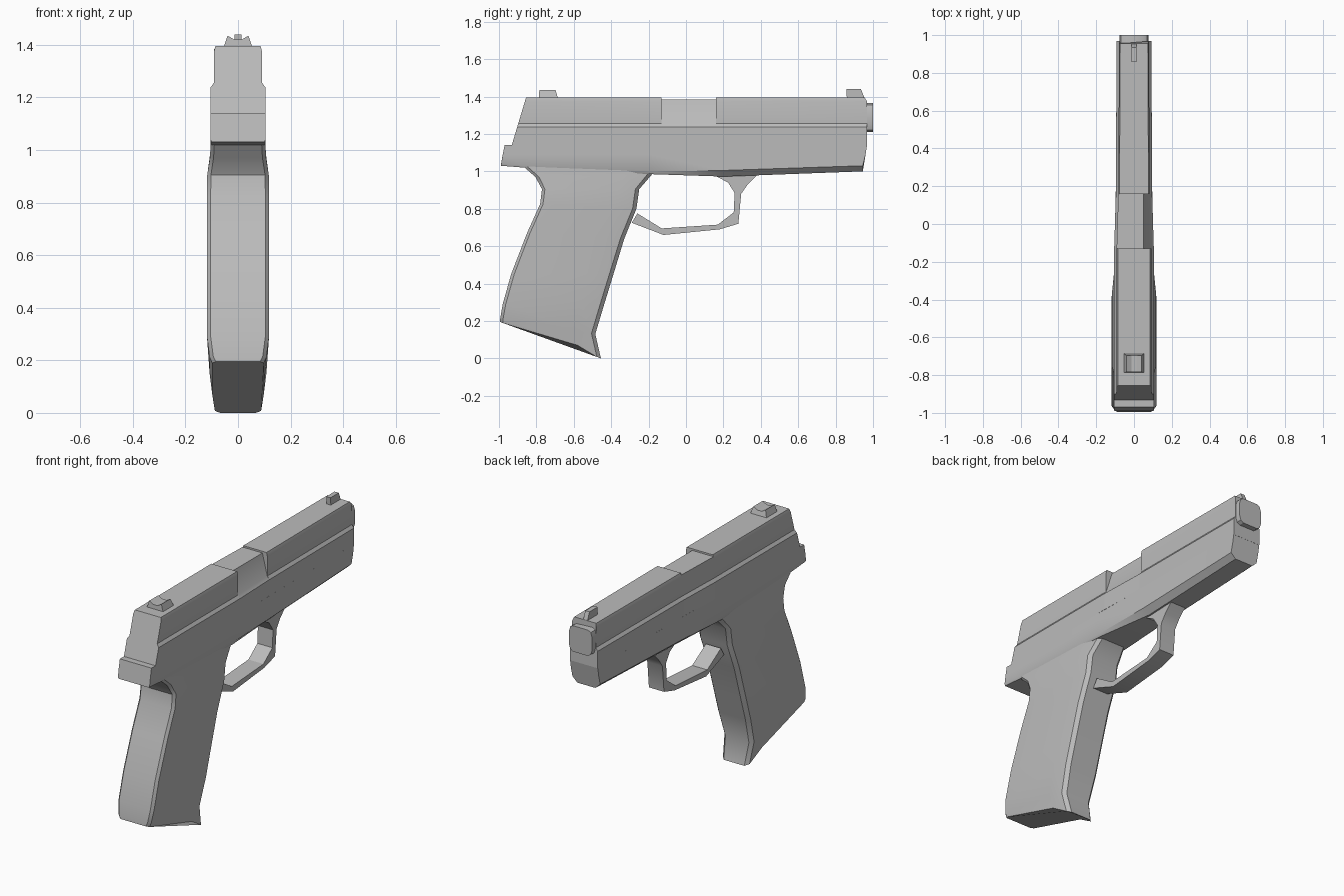
import bpy, bmesh, math

cube = bpy.data.objects.get("Cube")
if cube:
    bpy.data.objects.remove(cube, do_unlink=True)

GREY = (0.5, 0.5, 0.5, 1)
mat = bpy.data.materials.new("plain grey")
mat.use_nodes = True
mat.diffuse_color = GREY
mat.node_tree.nodes["Principled BSDF"].inputs["Base Color"].default_value = GREY


def loft(name, rings, smooth=30):
    """Skin a row of equal closed rings and cap both ends."""
    bm = bmesh.new()
    rows = [[bm.verts.new(p) for p in ring] for ring in rings]
    for a, b in zip(rows, rows[1:]):
        for i in range(len(a)):
            j = (i + 1) % len(a)
            bm.faces.new((a[i], a[j], b[j], b[i]))
    bm.faces.new(rows[0])
    bm.faces.new(rows[-1])
    bmesh.ops.recalc_face_normals(bm, faces=bm.faces)
    mesh = bpy.data.meshes.new(name)
    bm.to_mesh(mesh)
    bm.free()
    mesh.materials.append(mat)
    ob = bpy.data.objects.new(name, mesh)
    bpy.context.collection.objects.link(ob)
    bpy.ops.object.select_all(action='DESELECT')
    ob.select_set(True)
    bpy.context.view_layer.objects.active = ob
    bpy.ops.object.shade_smooth_by_angle(angle=math.radians(smooth))
    return ob


def sym(half):
    """Close a right half section with its mirror image."""
    return half + [(-x, y, z) for x, y, z in reversed(half)]


# Slide: narrow upper block over a wider lower rail
def slide_ring(wide, y_of, lid=1.395):
    upper = wide - 0.013
    section = [(upper - 0.006, lid), (upper, lid - 0.022), (upper, 1.255),
               (wide, 1.237), (wide, 1.135)]
    return sym([(x, y_of(z), z) for x, z in section])


REAR, PORT_REAR, PORT_FRONT = 0.105, -0.13, 0.16
MUZZLE_W = 0.092
loft("slide_rear", [
    slide_ring(REAR, lambda z: -0.855 - (1.395 - z) * 0.3),
    slide_ring(REAR, lambda z: PORT_REAR)])
loft("slide_front", [
    slide_ring(MUZZLE_W + 0.004, lambda z: PORT_FRONT),
    slide_ring(MUZZLE_W, lambda z: 0.955 if z > 1.39 else 0.968)])

# Chamber block, cut away towards +x
loft("chamber_block", [
    [(0.05, y, 1.385), (w - 0.014, y, 1.255), (w, y, 1.237), (w, y, 1.135),
     (-w, y, 1.135), (-w, y, 1.237), (0.013 - w, y, 1.255), (0.013 - w, y, 1.385)]
    for y, w in ((PORT_REAR, REAR), (PORT_FRONT, MUZZLE_W + 0.004))])


# Frame: chamfered underside, slanted heel, rounded nose
def frame_ring(w, low_w, ys, zs):
    return sym([(x, y, z) for x, y, z in zip((w, w, w, low_w), ys, zs)])


loft("frame", [
    frame_ring(REAR, 0.1, (-0.97, -0.98, -0.988, -0.99), (1.14, 1.09, 1.04, 1.03)),
    frame_ring(REAR, 0.1, [-0.865] * 4, (1.14, 1.09, 1.03, 1.02)),
    frame_ring(REAR, 0.1, [-0.19] * 4, (1.14, 1.09, 1.0, 0.985)),
    frame_ring(MUZZLE_W + 0.004, 0.06, [0.2] * 4, (1.14, 1.09, 1.005, 0.972)),
    frame_ring(MUZZLE_W, 0.06, (0.968, 0.96, 0.945, 0.945), (1.14, 1.09, 1.03, 1.0))])


# Grip: back edge, front edge, half width, lift of the middle
grip_rows = [
    ((-0.88, 1.05), (-0.15, 1.05), 0.103, 0),
    ((-0.865, 1.022), (-0.16, 1.01), 0.104, 0),
    ((-0.805, 0.97), (-0.185, 0.98), 0.107, 0),
    ((-0.77, 0.905), (-0.25, 0.905), 0.117, 0),
    ((-0.78, 0.825), (-0.265, 0.8), 0.118, 0),
    ((-0.85, 0.67), (-0.33, 0.64), 0.118, 0),
    ((-0.935, 0.45), (-0.388, 0.45), 0.118, 0),
    ((-0.98, 0.29), (-0.437, 0.29), 0.118, 0),
    ((-0.993, 0.215), (-0.485, 0.13), 0.108, 0),
    ((-0.995, 0.195), (-0.455, 0.0), 0.098, 0.025)]


def grip_ring(back, front, w, lift):
    def at(x, t):
        return (x, back[0] + (front[0] - back[0]) * t,
                back[1] + (front[1] - back[1]) * t + (lift if t == 0.77 else 0))
    return sym([at(w - 0.014, 0), at(w, 0.03), at(w, 0.77),
                at(w - 0.01, 0.96), at(w - 0.03, 1)])


loft("grip", [grip_ring(*row) for row in grip_rows], 35)

# Trigger guard: matching outer and inner points
guard = [((-0.29, 0.725), (-0.26, 0.775)), ((-0.12, 0.66), (-0.13, 0.695)),
         ((0.18, 0.69), (0.17, 0.715)), ((0.28, 0.72), (0.255, 0.78)),
         ((0.295, 0.88), (0.26, 0.885)), ((0.33, 0.93), (0.225, 0.94)),
         ((0.39, 0.99), (0.14, 0.985))]
loft("trigger_guard", [sym([(0.05, *o), (0.05, *i)]) for o, i in guard])

# Muzzle plate with clipped corners
loft("muzzle", [
    sym([(0.05, y, 1.365), (0.068, y, 1.355), (0.077, y, 1.325),
         (0.077, y, 1.25), (0.068, y, 1.222), (0.05, y, 1.21)])
    for y in (0.95, 1.0)])

# Sights
loft("rear_sight", [
    sym([(0.055, y, 1.39), (0.04, y + dy, 1.435), (0.014, y + dy, 1.42)])
    for y, dy in ((-0.787, 0.003), (-0.685, -0.012))], 10)
loft("front_sight", [
    sym([(0.014, y, 1.39), (0.014, y + dy, 1.44)])
    for y, dy in ((0.86, -0.003), (0.955, -0.02))])
